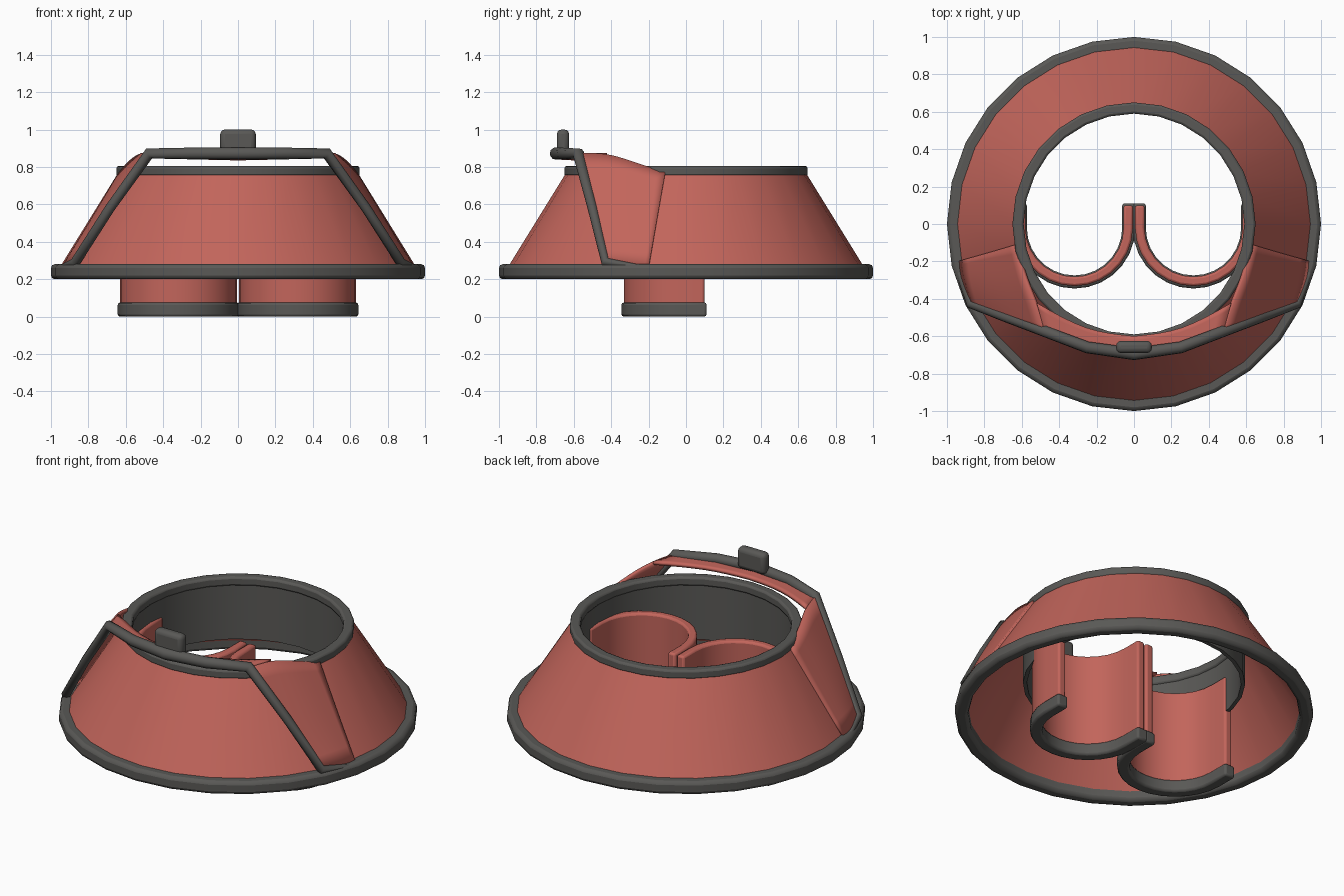
import bpy, bmesh, math
from math import sin, cos, pi, radians

if "Cube" in bpy.data.objects:
    bpy.data.objects.remove(bpy.data.objects["Cube"])

SIDES = 28


def material(name, rgb):
    m = bpy.data.materials.new(name)
    m.diffuse_color = (*rgb, 1)
    m.use_nodes = True
    m.node_tree.nodes["Principled BSDF"].inputs["Base Color"].default_value = m.diffuse_color
    return m


RED = material("red_fabric", (0.54, 0.13, 0.105))
DARK = material("dark_trim", (0.10, 0.098, 0.092))


def make(name, verts, faces, mat, angle=40):
    me = bpy.data.meshes.new(name)
    me.from_pydata(verts, [], faces)
    bm = bmesh.new()
    bm.from_mesh(me)
    bmesh.ops.recalc_face_normals(bm, faces=bm.faces)
    bm.to_mesh(me)
    bm.free()
    ob = bpy.data.objects.new(name, me)
    bpy.context.collection.objects.link(ob)
    me.materials.append(mat)
    bpy.ops.object.select_all(action='DESELECT')
    ob.select_set(True)
    bpy.context.view_layer.objects.active = ob
    bpy.ops.object.shade_smooth_by_angle(angle=radians(angle))
    return ob


def bevel(ob, width, segments=2):
    b = ob.modifiers.new("bevel", 'BEVEL')
    b.width, b.segments, b.limit_method = width, segments, 'ANGLE'
    b.angle_limit = radians(45)


def mirror(ob):
    ob.modifiers.new("mirror", 'MIRROR').use_clip = False


def lathe(name, profile, mat):
    """Closed (r, z) profile turned around z."""
    n = len(profile)
    verts = [(r * cos(2 * pi * i / SIDES), r * sin(2 * pi * i / SIDES), z)
             for i in range(SIDES) for r, z in profile]
    faces = [(i * n + j, i * n + (j + 1) % n,
              (i + 1) % SIDES * n + (j + 1) % n, (i + 1) % SIDES * n + j)
             for i in range(SIDES) for j in range(n)]
    return make(name, verts, faces, mat)


# Flared skirt, its hems and the dark inner sleeve
lathe("skirt", [(0.955, 0.26), (0.64, 0.77), (0.61, 0.77), (0.925, 0.26)], RED)
bevel(lathe("lower_hem", [(0.925, 0.20), (1.0, 0.20), (1.0, 0.28), (0.925, 0.28)], DARK), 0.02)
bevel(lathe("upper_hem", [(0.59, 0.75), (0.65, 0.75), (0.65, 0.805), (0.59, 0.805)], DARK), 0.012)
lathe("inner_sleeve", [(0.598, 0.42), (0.62, 0.42), (0.62, 0.78), (0.598, 0.78)], DARK)


# Front flap: sheets given in (radius, angle, height)
def sheet(name, rows):
    cols = len(rows[0])
    verts = [(r * cos(radians(a)), r * sin(radians(a)), z) for row in rows for r, a, z in row]
    faces = [(i * cols + j, i * cols + j + 1, (i + 1) * cols + j + 1, (i + 1) * cols + j)
             for i in range(len(rows) - 1) for j in range(cols - 1)]
    ob = make(name, verts, faces, RED, 60)
    s = ob.modifiers.new("smooth", 'SUBSURF')
    s.levels = s.render_levels = 2
    s.boundary_smooth = 'PRESERVE_CORNERS'
    t = ob.modifiers.new("thickness", 'SOLIDIFY')
    t.thickness, t.offset = 0.02, 0
    mirror(ob)


sheet("flap_side", [
    [(0.97, -26, 0.28), (0.965, -22, 0.285), (0.96, -17, 0.28), (0.95, -12, 0.27)],
    [(0.845, -36, 0.58), (0.82, -30, 0.58), (0.785, -21, 0.58), (0.75, -11, 0.585)],
    [(0.745, -50, 0.87), (0.67, -39, 0.87), (0.65, -27.5, 0.83), (0.64, -10, 0.765)]])
sheet("flap_ledge", [
    [(0.745, -50, 0.865), (0.67, -39, 0.865)],
    [(0.70, -69, 0.855), (0.63, -66, 0.85)],
    [(0.695, -90, 0.85), (0.60, -90, 0.845)]])

# Dark piping along the flap edge
half = [(0.95, -0.23, 0.262, 0.4), (0.87, -0.43, 0.29, 0.85), (0.685, -0.50, 0.58, 0.85),
        (0.475, -0.575, 0.872, 1), (0.25, -0.66, 0.872, 1.05)]
path = half + [(0, -0.695, 0.872, 1.1)] + [(-x, y, z, r) for x, y, z, r in reversed(half)]
cu = bpy.data.curves.new("flap_piping", 'CURVE')
cu.dimensions = '3D'
cu.bevel_depth, cu.bevel_resolution, cu.use_fill_caps = 0.031, 2, True
sp = cu.splines.new('POLY')
sp.points.add(len(path) - 1)
for p, (x, y, z, r) in zip(sp.points, path):
    p.co, p.radius = (x, y, z, 1), r
cu.materials.append(DARK)
bpy.context.collection.objects.link(bpy.data.objects.new("flap_piping", cu))


# Box helper and the front tab
def box(name, x, y, z, mat):
    verts = [(a, b, c) for a in x for b in y for c in z]
    faces = [(0, 1, 3, 2), (4, 5, 7, 6), (0, 1, 5, 4), (2, 3, 7, 6), (0, 2, 6, 4), (1, 3, 7, 5)]
    return make(name, verts, faces, mat)


bevel(box("front_tab", (-0.095, 0.095), (-0.69, -0.625), (0.87, 1.0), DARK), 0.025, 3)


# U-shaped leg tubes open to the back
def channel(name, outer, inner, back, z0, z1, mat, cx=0.318, cy=-0.02, steps=14):
    def outline(r):
        arc = [(cx + r * cos(pi + pi * i / steps), cy + r * sin(pi + pi * i / steps))
               for i in range(steps + 1)]
        return [(cx - r, back)] + arc + [(cx + r, back)]
    pairs = list(zip(outline(outer), outline(inner)))
    verts = [v for (ox, oy), (ix, iy) in pairs
             for v in ((ox, oy, z0), (ox, oy, z1), (ix, iy, z1), (ix, iy, z0))]
    faces = [(i * 4 + j, i * 4 + (j + 1) % 4, i * 4 + 4 + (j + 1) % 4, i * 4 + 4 + j)
             for i in range(len(pairs) - 1) for j in range(4)]
    last = 4 * (len(pairs) - 1)
    faces += [(0, 1, 2, 3), (last, last + 1, last + 2, last + 3)]
    ob = make(name, verts, faces, mat)
    bevel(ob, 0.012)
    mirror(ob)


channel("leg_tube", 0.312, 0.262, 0.10, 0.03, 0.64, RED)
channel("leg_hem", 0.325, 0.255, 0.11, 0.0, 0.075, DARK)
